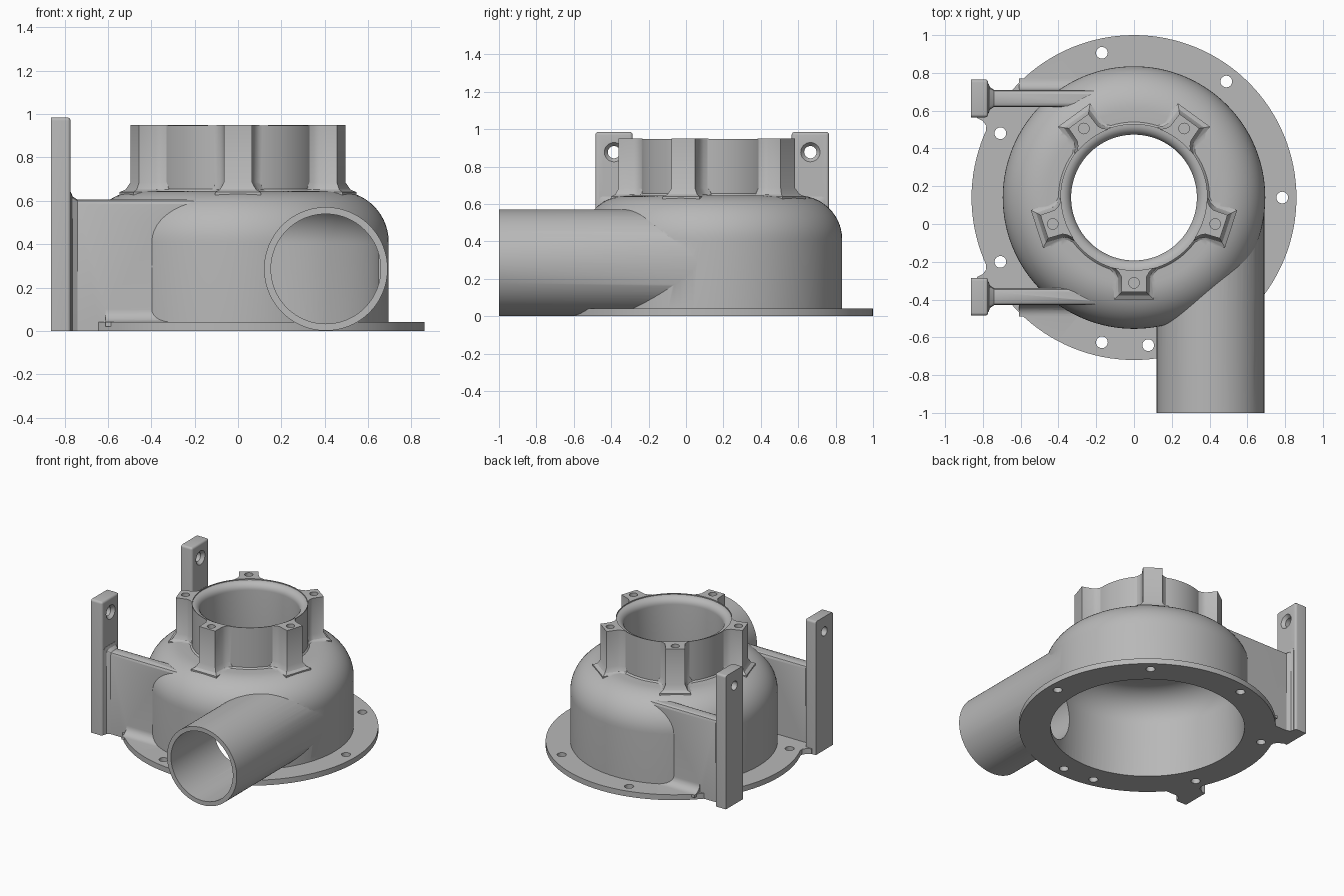
import bpy, bmesh, math
from mathutils import Matrix, Vector

cube = bpy.data.objects.get("Cube")
if cube:
    bpy.data.objects.remove(cube, do_unlink=True)

AXIS_Y = 0.14      # the housing axis is offset from the origin
SIDES = (-1, 1)
BRACKET = 0.525    # bracket distance from the housing axis


def make_object(name, bm):
    bmesh.ops.recalc_face_normals(bm, faces=bm.faces)
    mesh = bpy.data.meshes.new(name)
    bm.to_mesh(mesh)
    bm.free()
    obj = bpy.data.objects.new(name, mesh)
    bpy.context.collection.objects.link(obj)
    return obj


def arc(cx, cz, r, start, end, n=14):
    angles = [math.radians(start + (end - start) * i / n) for i in range(n + 1)]
    return [(cx + r * math.cos(a), cz + r * math.sin(a)) for a in angles]


def lathe(name, profile, steps=128):
    bm = bmesh.new()
    verts = [bm.verts.new((r, AXIS_Y, z)) for r, z in profile]
    edges = [bm.edges.new(pair) for pair in zip(verts, verts[1:])]
    bmesh.ops.spin(bm, geom=verts + edges, cent=(0, AXIS_Y, 0), axis=(0, 0, 1),
                   angle=math.tau, steps=steps)
    bmesh.ops.remove_doubles(bm, verts=bm.verts, dist=0.0001)
    return make_object(name, bm)


def loft(bm, layers):
    rings = [[bm.verts.new(p) for p in layer] for layer in layers]
    for a, b in zip(rings, rings[1:]):
        for i in range(len(a)):
            j = (i + 1) % len(a)
            bm.faces.new((a[i], a[j], b[j], b[i]))
    bm.faces.new(rings[0])
    bm.faces.new(rings[-1])


def rod(bm, start, end, r1, r2=None, segments=32):
    start, end = Vector(start), Vector(end)
    d = end - start
    matrix = Matrix.Translation((start + end) / 2) @ d.to_track_quat('Z', 'Y').to_matrix().to_4x4()
    bmesh.ops.create_cone(bm, cap_ends=True, segments=segments, radius1=r1,
                          radius2=r1 if r2 is None else r2, depth=d.length, matrix=matrix)


def combine(target, tool, operation):
    mod = target.modifiers.new(tool.name, 'BOOLEAN')
    mod.operation, mod.solver, mod.object = operation, 'EXACT', tool
    bpy.context.view_layer.objects.active = target
    bpy.ops.object.modifier_apply(modifier=mod.name)
    bpy.data.objects.remove(tool, do_unlink=True)


# Round housing with flange, dome and neck
housing = lathe("pump_housing", [(0, 0), (0.86, 0), (0.86, 0.04), (0.695, 0.04)]
                + arc(0.46, 0.41, 0.235, 0, 90)
                + [(0.40, 0.645), (0.39, 0.655), (0.39, 0.948), (0, 0.948)])

# Outlet pipe
bm = bmesh.new()
rod(bm, (0.405, -1, 0.286), (0.405, 0.1, 0.286), 0.285, segments=96)
combine(housing, make_object("outlet_pipe", bm), 'UNION')

# Five screw posts with flared roots around the neck
bm = bmesh.new()
for k in range(5):
    turn = Matrix.Translation((0, AXIS_Y, 0)) @ Matrix.Rotation(math.radians(270 + 72 * k), 4, 'Z')
    layers = []
    for z, e in ((0.58, 0.04), (0.64, 0.04), (0.652, 0.018), (0.685, 0), (0.95, 0)):
        half = [(0.33, 0.1 + e), (0.375, 0.1 + e), (0.395, 0.08 + e),
                (0.42, 0.067 + e), (0.5 + e, 0.065 + e)]
        outline = half + [(u, -v) for u, v in reversed(half)]
        layers.append([turn @ Vector((u, v, z)) for u, v in outline])
    loft(bm, layers)
combine(housing, make_object("screw_posts", bm), 'UNION')

# Support ribs, flared where they meet the mounting plates
bm = bmesh.new()
for s in SIDES:
    layers = []
    for x, e in ((-0.79, 0.035), (-0.77, 0.035), (-0.763, 0.015), (-0.74, 0), (-0.17, 0)):
        w, top = 0.045 + e, 0.605 + e
        section = [(w, 0), (w, top - 0.02), (w - 0.006, top - 0.006), (w - 0.02, top)]
        section += [(-y, z) for y, z in reversed(section)]
        layers.append([(x, AXIS_Y + s * BRACKET + y, z) for y, z in section])
    loft(bm, layers)
combine(housing, make_object("support_ribs", bm), 'UNION')

# Concave feet blending the ribs into the flange
bm = bmesh.new()
for s in SIDES:
    curve = [(0.02, 0.02), (0.02, 0.1)] + arc(0.105, 0.1, 0.06, 180, 270, 8) + [(0.105, 0.02)]
    loft(bm, [[(x, AXIS_Y + s * (BRACKET + y), z) for y, z in curve] for x in (-0.61, -0.3)])
combine(housing, make_object("rib_feet", bm), 'UNION')

# Webs filling the corner between flange and plates
bm = bmesh.new()
for s in SIDES:
    outline = [(-0.83, 0.43), (-0.83, 0.42), (-0.8, 0.405), (-0.782, 0.38),
               (-0.785, 0.34), (-0.7, 0.34), (-0.7, 0.5), (-0.8, 0.5)]
    loft(bm, [[(x, AXIS_Y + s * y, z) for x, y in outline] for z in (0, 0.04)])
combine(housing, make_object("flange_webs", bm), 'UNION')

# Upright mounting plates with softened edges
bm = bmesh.new()
for s in SIDES:
    matrix = Matrix.Translation((-0.817, AXIS_Y + s * BRACKET, 0.4925)) @ Matrix.Diagonal((0.09, 0.2, 0.985, 1))
    bmesh.ops.create_cube(bm, size=1, matrix=matrix)


def softened(edge):
    top = all(v.co.z > 0.9 for v in edge.verts)
    low = all(v.co.z < 0.1 for v in edge.verts)
    inner = all(v.co.x > -0.8 for v in edge.verts)
    outer = all(v.co.x < -0.8 for v in edge.verts)
    return (top and not outer) or (inner and not low)


bmesh.ops.bevel(bm, geom=[e for e in bm.edges if softened(e)], offset=0.016,
                segments=4, profile=0.5, affect='EDGES')
combine(housing, make_object("mounting_plates", bm), 'UNION')

# Hollow interior with a rounded mouth
cavity = lathe("cavity_cutter", [(0, -0.1), (0.65, -0.1)] + arc(0.45, 0.4, 0.2, 0, 90)
               + [(0.333, 0.6)] + arc(0.385, 0.89, 0.052, 180, 90, 8) + [(0.385, 1.1), (0, 1.1)])
combine(housing, cavity, 'DIFFERENCE')

# Pipe bore
bm = bmesh.new()
rod(bm, (0.405, -1.1, 0.286), (0.405, 0.1, 0.286), 0.253, segments=96)
combine(housing, make_object("bore_cutter", bm), 'DIFFERENCE')

# Flange holes and post holes
bm = bmesh.new()
for angle in (0, 51.5, 102.5, 154.3, 205.7, 257.5, 275.5):
    a = math.radians(angle)
    x, y = 0.785 * math.cos(a), AXIS_Y + 0.785 * math.sin(a)
    rod(bm, (x, y, -0.05), (x, y, 0.09), 0.031, segments=24)
for k in range(5):
    a = math.radians(270 + 72 * k)
    x, y = 0.452 * math.cos(a), AXIS_Y + 0.452 * math.sin(a)
    rod(bm, (x, y, 0.75), (x, y, 1), 0.028, segments=24)
# Through holes in the mounting plates
for s in SIDES:
    y = AXIS_Y + s * BRACKET
    rod(bm, (-0.9, y, 0.877), (-0.7, y, 0.877), 0.033)
combine(housing, make_object("hole_cutter", bm), 'DIFFERENCE')

# Countersinks on the inner side of the plates
bm = bmesh.new()
for s in SIDES:
    y = AXIS_Y + s * BRACKET
    rod(bm, (-0.805, y, 0.877), (-0.762, y, 0.877), 0.024, 0.06)
combine(housing, make_object("countersink_cutter", bm), 'DIFFERENCE')

# Single grey finish
grey = bpy.data.materials.new("cast_grey")
grey.use_nodes = True
colour = (0.48, 0.48, 0.48, 1)
grey.diffuse_color = colour
grey.node_tree.nodes["Principled BSDF"].inputs["Base Color"].default_value = colour
housing.data.materials.clear()
housing.data.materials.append(grey)

bpy.ops.object.select_all(action='DESELECT')
housing.select_set(True)
bpy.context.view_layer.objects.active = housing
bpy.ops.object.shade_smooth_by_angle(angle=math.radians(30))
